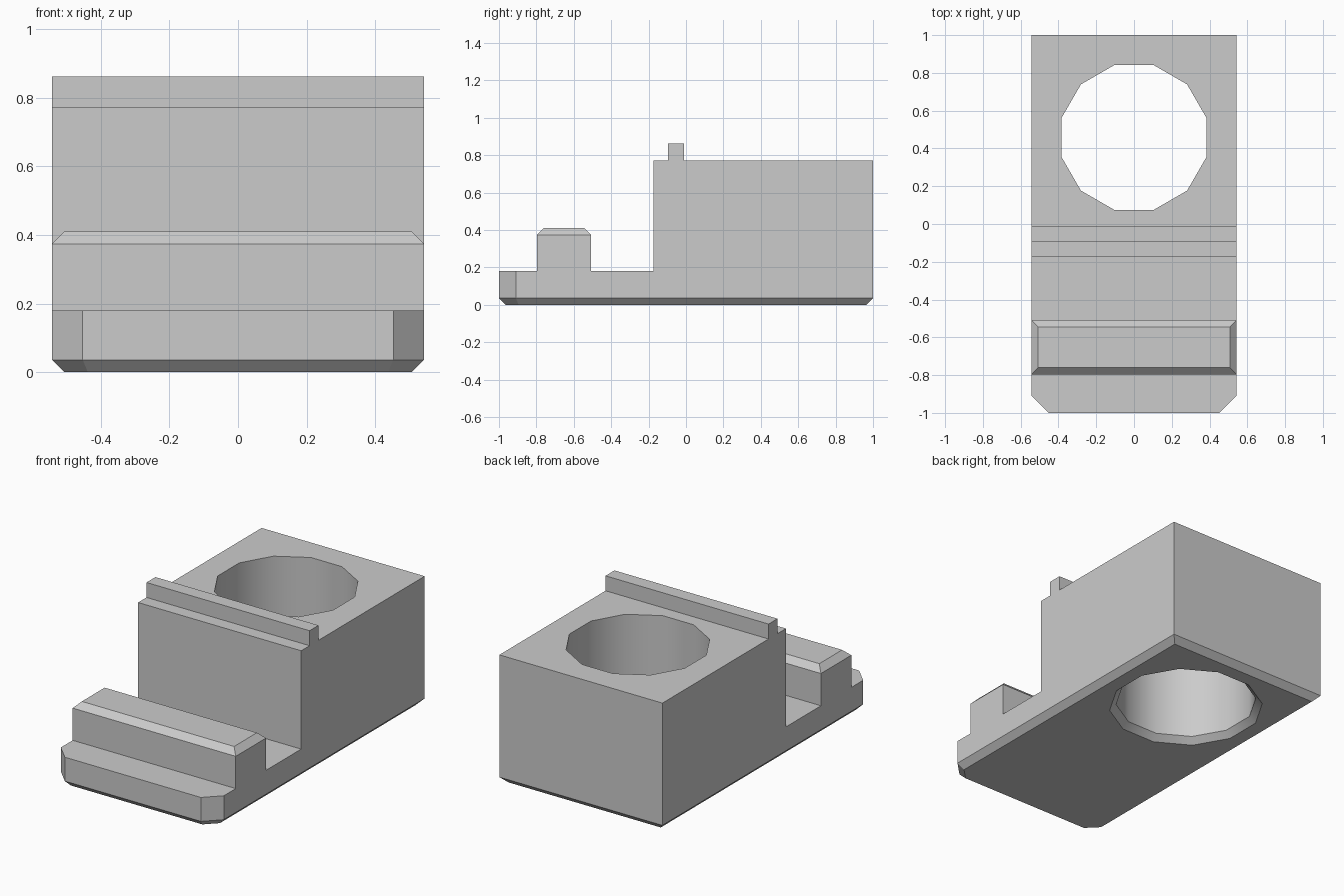
import bpy, bmesh, math

if "Cube" in bpy.data.objects:
    bpy.data.objects.remove(bpy.data.objects["Cube"])

W = 0.543         # half width
CH = 0.036        # small chamfer
HOLE_Y = 0.458

grey = bpy.data.materials.new("plain grey")
grey.use_nodes = True
colour = (0.6, 0.6, 0.6, 1)
grey.diffuse_color = colour
grey.node_tree.nodes["Principled BSDF"].inputs["Base Color"].default_value = colour


def loft(name, rings):
    """Solid skinned through closed rings of equal point count."""
    bm = bmesh.new()
    loops = [[bm.verts.new(p) for p in ring] for ring in rings]
    n = len(loops[0])
    for low, high in zip(loops, loops[1:]):
        for i in range(n):
            j = (i + 1) % n
            bm.faces.new((low[i], low[j], high[j], high[i]))
    bm.faces.new(loops[0][::-1])
    bm.faces.new(loops[-1])
    bmesh.ops.recalc_face_normals(bm, faces=bm.faces)
    mesh = bpy.data.meshes.new(name)
    bm.to_mesh(mesh)
    bm.free()
    mesh.materials.append(grey)
    obj = bpy.data.objects.new(name, mesh)
    bpy.context.collection.objects.link(obj)
    return obj


def combine(target, other, operation):
    mod = target.modifiers.new(operation.lower(), 'BOOLEAN')
    mod.operation, mod.solver, mod.object = operation, 'EXACT', other
    bpy.context.view_layer.objects.active = target
    bpy.ops.object.modifier_apply(modifier=mod.name)
    bpy.data.objects.remove(other)


def outline(z, inset):
    """Plate outline with the two front corners cut off."""
    x, back, front = W - inset, 1 - inset, -1 + inset
    c = 0.09 - inset * (2 - math.sqrt(2))
    return [(x, back, z), (-x, back, z), (-x, front + c, z),
            (-x + c, front, z), (x - c, front, z), (x, front + c, z)]


def rectangle(z, y0, y1, inset):
    x = W - inset
    return [(-x, y0 + inset, z), (x, y0 + inset, z),
            (x, y1 - inset, z), (-x, y1 - inset, z)]


def polygon(z, apothem, sides=12):
    r = apothem / math.cos(math.pi / sides)
    angles = [(i + 0.5) * 2 * math.pi / sides for i in range(sides)]
    return [(r * math.cos(a), HOLE_Y + r * math.sin(a), z) for a in angles]


# Stepped side profile: low plate, tall block and thin ridge
profile = [(-1.1, -0.1), (1.1, -0.1), (1.1, 0.772), (-0.01, 0.772), (-0.01, 0.862),
           (-0.095, 0.862), (-0.095, 0.772), (-0.175, 0.772), (-0.175, 0.18), (-1.1, 0.18)]
steps = loft("steps", [[(x, y, z) for y, z in profile] for x in (-0.7, 0.7)])

# Plate outline with chamfered underside trims the steps
holder = loft("stepped_holder", [outline(0, CH), outline(CH, 0), outline(1, 0)])
combine(holder, steps, 'INTERSECT')

# Front bar with chamfered top
bar = loft("front_bar", [rectangle(0.1, -0.797, -0.508, 0),
                         rectangle(0.374, -0.797, -0.508, 0),
                         rectangle(0.41, -0.797, -0.508, CH)])
combine(holder, bar, 'UNION')

# Twelve-sided through hole, flared at the underside
hole = loft("hole", [polygon(-0.1, 0.384 + CH + 0.1), polygon(CH, 0.384), polygon(1, 0.384)])
combine(holder, hole, 'DIFFERENCE')

# Merge coplanar faces and smooth only the hole wall
bm = bmesh.new()
bm.from_mesh(holder.data)
bmesh.ops.remove_doubles(bm, verts=bm.verts, dist=0.0005)
bmesh.ops.dissolve_limit(bm, angle_limit=math.radians(1), verts=bm.verts, edges=bm.edges)
bm.to_mesh(holder.data)
bm.free()
bpy.ops.object.select_all(action='DESELECT')
holder.select_set(True)
bpy.context.view_layer.objects.active = holder
bpy.ops.object.shade_smooth_by_angle(angle=math.radians(30.5))
